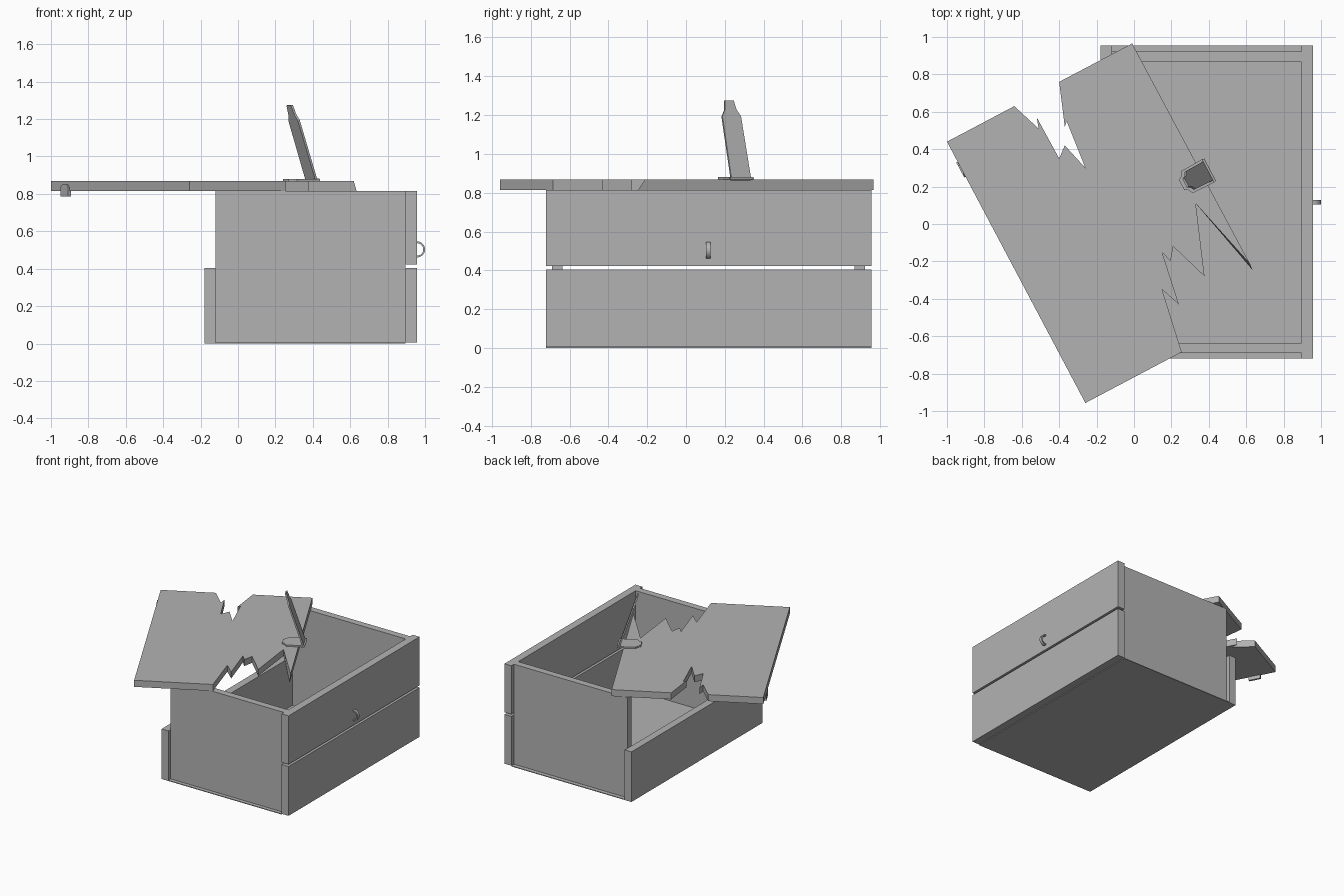
import bpy
import bmesh
import math
from mathutils import Matrix, Vector

starter = bpy.data.objects.get("Cube")
if starter:
    bpy.data.objects.remove(starter, do_unlink=True)

# One plain grey for every part
grey = bpy.data.materials.new("plain grey")
grey.use_nodes = True
grey.diffuse_color = (0.45, 0.45, 0.45, 1)
grey.node_tree.nodes["Principled BSDF"].inputs["Base Color"].default_value = grey.diffuse_color


def finish(name, bm, matrix=None):
    """Turn a bmesh into a named, coloured object."""
    bmesh.ops.recalc_face_normals(bm, faces=bm.faces)
    mesh = bpy.data.meshes.new(name)
    bm.to_mesh(mesh)
    bm.free()
    mesh.materials.append(grey)
    obj = bpy.data.objects.new(name, mesh)
    if matrix:
        obj.matrix_world = matrix
    bpy.context.collection.objects.link(obj)
    return obj


def board(name, low, high):
    """Box between two opposite corners."""
    low, high = Vector(low), Vector(high)
    bm = bmesh.new()
    bmesh.ops.create_cube(bm, size=1)
    bmesh.ops.scale(bm, vec=high - low, verts=bm.verts)
    bmesh.ops.translate(bm, vec=(low + high) / 2, verts=bm.verts)
    return finish(name, bm)


def slab(name, outline, bottom, top, matrix=None, top_shift=None):
    """Straight-walled plate from a flat outline; top_shift moves chosen top corners."""
    top_shift = top_shift or {}
    bm = bmesh.new()
    lower = [bm.verts.new((x, y, bottom)) for x, y in outline]
    upper = []
    for i, (x, y) in enumerate(outline):
        dx, dy = top_shift.get(i, (0, 0))
        upper.append(bm.verts.new((x + dx, y + dy, top)))
    bm.faces.new(lower)
    bm.faces.new(upper)
    count = len(outline)
    for i in range(count):
        j = (i + 1) % count
        bm.faces.new((lower[i], lower[j], upper[j], upper[i]))
    return finish(name, bm, matrix)


def frame(origin, x_axis, y_axis):
    """Placement matrix from an origin and two axes."""
    x_axis, y_axis = Vector(x_axis).normalized(), Vector(y_axis).normalized()
    rotation = Matrix((x_axis, y_axis, x_axis.cross(y_axis))).transposed().to_4x4()
    return Matrix.Translation(origin) @ rotation


# Crate dimensions
left, right = -0.18, 0.957
inner_left, inner_right = -0.12, 0.895
front, back = -0.72, 0.955
base, rim = 0.006, 0.815
plank_top = 0.405

# Crate body
board("floor", (inner_left, front, 0), (inner_right, back, base))
board("lower_side_plank", (inner_right, front, base), (right, back, plank_top))
board("upper_side_plank", (inner_right, front, 0.422), (right, back, rim))
board("low_side_plank", (left, front, 0), (inner_left, back, plank_top))
for name, start in (("front_end_board", -0.69), ("back_end_board", 0.867)):
    board(name, (inner_left, start, base), (inner_right, start + 0.055, rim))

# Broken lid lying askew, with splintered notches on two edges
lid_outline = [
    (-1, .44), (-.64, .63), (-.51, .51), (-.52, .57), (-.4, .35), (-.37, .42),
    (-.26, .3), (-.36, .55), (-.37, .52), (-.4, .76), (-.01, .965),
    (.634, -.246), (.33, .11), (.377, -.28), (.21, -.12), (.195, -.2),
    (.15, -.15), (.24, -.43), (.15, -.35), (.255, -.685), (-.26, -.957),
]
splinter_tip = lid_outline.index((.634, -.246))
lid_top = 0.868
slab("broken_lid", lid_outline, rim, lid_top, top_shift={splinter_tip: (-.015, .035)})

# Lid directions: along the long edge, and inward across the lid
along = Vector((0.468, -0.884, 0))
inward = Vector((-0.884, -0.468, 0))
up = Vector((0, 0, 1))

# Hinge: a flat leaf on the lid and a leaf standing open
hinge = Vector((0.4, 0.286, lid_top))


def leaf(name, length, half, lift, axis):
    """Hinge leaf with a stepped, narrowed end."""
    side = [(half, 0), (half * 0.95, length * 0.8), (half * 0.6, length * 0.88),
            (half * 0.45, length)]
    outline = side + [(-x, y) for x, y in reversed(side)]
    slab(name, outline, 0, 0.012, frame(hinge + up * lift, along, axis))


leaf("flat_hinge_leaf", 0.165, 0.07, 0.012, inward)
leaf("standing_hinge_leaf", 0.43, 0.057, 0, inward * 0.33 + up)

# Hinge barrel
bm = bmesh.new()
bmesh.ops.create_cone(bm, cap_ends=True, segments=12, radius1=0.008, radius2=0.008, depth=0.135)
finish("hinge_barrel", bm, frame(hinge + up * 0.006, inward, up))


def pull_ring(name, radius, half_width, matrix):
    """Half-ring strap: an arc band in local x/y, extruded along z."""
    arc = [math.pi * (i / 12 - 0.5) for i in range(13)]
    outer = [(radius * math.cos(a), radius * math.sin(a)) for a in arc]
    inner = [(x * 0.78, y * 0.78) for x, y in reversed(outer)]
    slab(name, outer + inner, -half_width, half_width, matrix)


# Ring on the tall side, and the latch on the lid edge
pull_ring("side_ring", 0.043, 0.012, frame((right, 0.115, 0.503), (1, 0, 0), up))
latch_outline = [(-.045, -.03), (.045, -.03), (.045, .02), (.025, .035), (-.025, .035), (-.045, .02)]
latch_spot = Vector((-0.922, 0.293, 0.816))
slab("lid_latch", latch_outline, -0.008, 0.008, frame(latch_spot, along, up))
